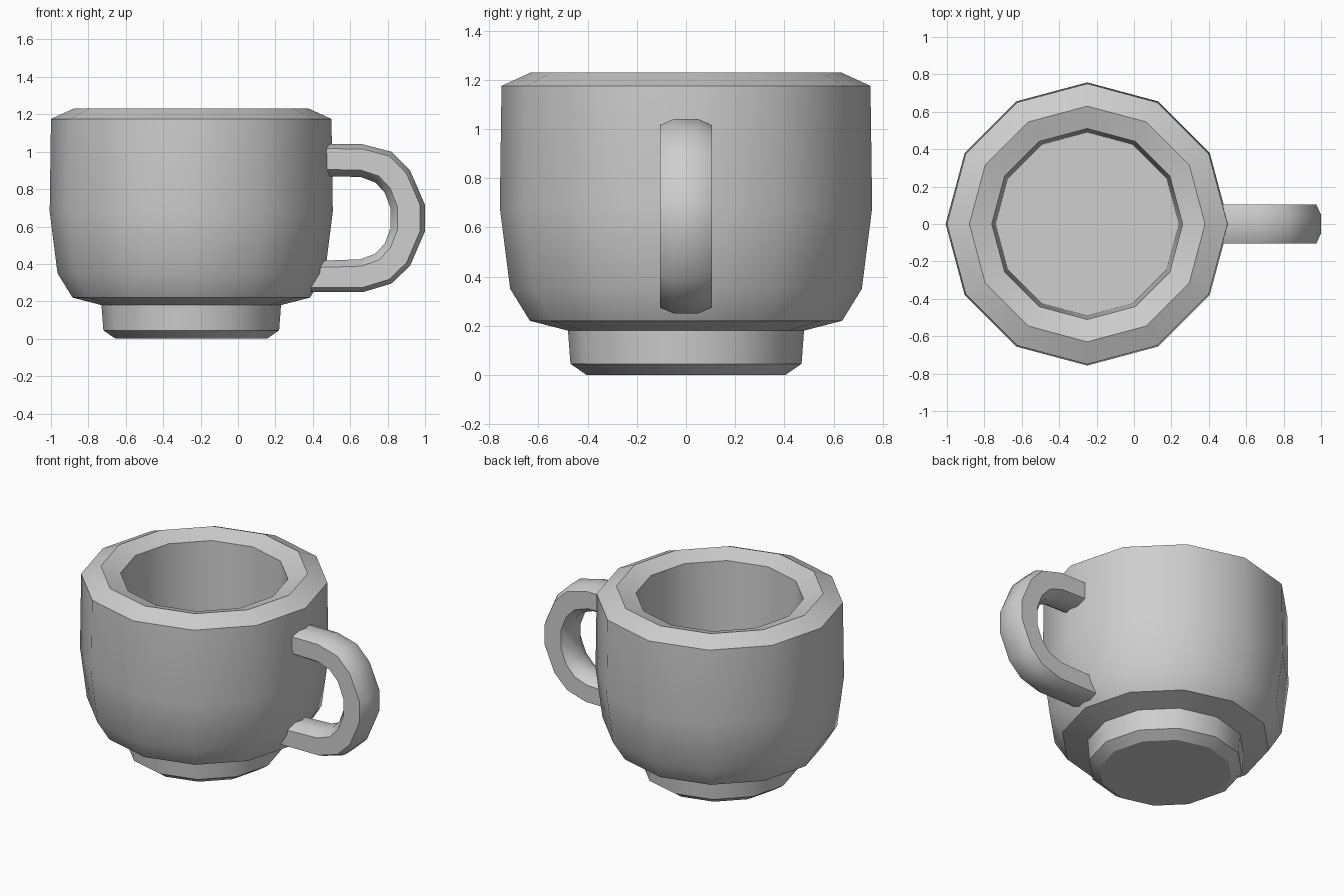
import bpy, bmesh, math

if "Cube" in bpy.data.objects:
    bpy.data.objects.remove(bpy.data.objects["Cube"])

mat = bpy.data.materials.new("light grey ceramic")
mat.diffuse_color = (0.62, 0.62, 0.62, 1)
mat.use_nodes = True
mat.node_tree.nodes["Principled BSDF"].inputs["Base Color"].default_value = mat.diffuse_color


def finish(bm, name):
    bmesh.ops.recalc_face_normals(bm, faces=bm.faces[:])
    me = bpy.data.meshes.new(name)
    bm.to_mesh(me)
    bm.free()
    me.materials.append(mat)
    ob = bpy.data.objects.new(name, me)
    bpy.context.collection.objects.link(ob)
    bpy.ops.object.select_all(action='DESELECT')
    ob.select_set(True)
    bpy.context.view_layer.objects.active = ob
    bpy.ops.object.shade_smooth_by_angle(angle=math.radians(35))
    return ob


def skin(bm, rings):
    # join consecutive closed rings with quads and cap both ends
    n = len(rings[0])
    for a, b in zip(rings, rings[1:]):
        for i in range(n):
            j = (i + 1) % n
            bm.faces.new((a[i], a[j], b[j], b[i]))
    bm.faces.new(rings[0][::-1])
    bm.faces.new(rings[-1])


# cup: twelve-sided turned profile, from the foot up and over the rim to the inner floor
profile = [(0.405, 0), (0.47, 0.045), (0.48, 0.18), (0.635, 0.22), (0.715, 0.35),
           (0.757, 0.68), (0.75, 1.175), (0.63, 1.23), (0.51, 1.19), (0.49, 0.25)]
bm = bmesh.new()
rings = [[bm.verts.new((-0.25 + r * math.cos(k * math.pi / 6),
                        r * math.sin(k * math.pi / 6), z)) for k in range(12)]
         for r, z in profile]
skin(bm, rings)
finish(bm, "cup_body")

# handle: bevelled section swept between an outer and an inner path
outer = [(0.42, 1.04), (0.665, 1.04), (0.82, 1.0), (0.92, 0.90), (1.0, 0.715),
         (1.0, 0.575), (0.92, 0.39), (0.82, 0.295), (0.67, 0.25), (0.34, 0.25)]
inner = [(0.42, 0.87), (0.655, 0.865), (0.735, 0.835), (0.785, 0.78), (0.815, 0.70),
         (0.815, 0.59), (0.785, 0.51), (0.735, 0.455), (0.655, 0.425), (0.40, 0.415)]
# section points: (fraction from outer to inner, y)
section = [(0, -0.05), (0, 0.05), (0.14, 0.105), (0.79, 0.105),
           (1, 0.05), (1, -0.05), (0.79, -0.105), (0.14, -0.105)]
bm = bmesh.new()
rings = [[bm.verts.new((o[0] + (i[0] - o[0]) * t, y, o[1] + (i[1] - o[1]) * t))
          for t, y in section] for o, i in zip(outer, inner)]
skin(bm, rings)
finish(bm, "handle")
